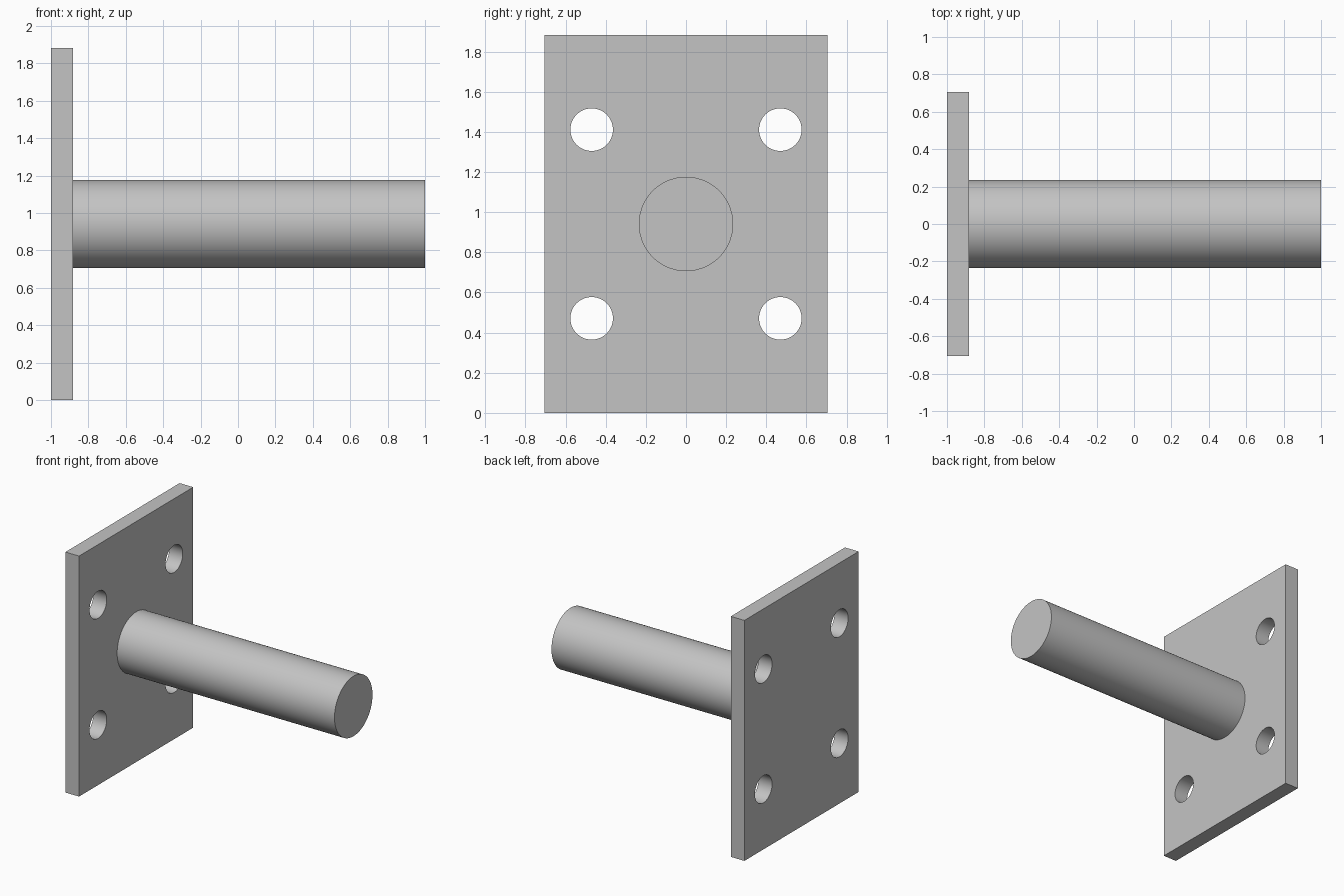
import bpy
import math

default_cube = bpy.data.objects.get("Cube")
if default_cube:
    bpy.data.objects.remove(default_cube, do_unlink=True)

# Overall dimensions
PLATE_T, PLATE_W, PLATE_H = 0.118, 1.412, 1.882
ROD_R, HOLE_R, HOLE_OFFSET = 0.235, 0.106, 0.47
MID_Z = PLATE_H / 2
PLATE_X = -1 + PLATE_T / 2

steel = bpy.data.materials.new("grey_steel")
steel.use_nodes = True
steel.diffuse_color = (0.55, 0.55, 0.55, 1)
steel.node_tree.nodes["Principled BSDF"].inputs["Base Color"].default_value = steel.diffuse_color


def x_cylinder(name, radius, x0, x1, y, z, sides):
    """Cylinder lying along x between x0 and x1."""
    bpy.ops.mesh.primitive_cylinder_add(
        vertices=sides, radius=radius, depth=x1 - x0,
        location=((x0 + x1) / 2, y, z), rotation=(0, math.pi / 2, 0))
    obj = bpy.context.object
    obj.name = name
    obj.data.materials.append(steel)
    return obj


def smooth(obj):
    bpy.ops.object.select_all(action='DESELECT')
    obj.select_set(True)
    bpy.context.view_layer.objects.active = obj
    bpy.ops.object.shade_smooth_by_angle(angle=math.radians(30))


# Mounting plate
bpy.ops.mesh.primitive_cube_add(size=1, location=(PLATE_X, 0, MID_Z))
plate = bpy.context.object
plate.name = "mounting_plate"
plate.scale = (PLATE_T, PLATE_W, PLATE_H)
bpy.ops.object.transform_apply(location=False, rotation=False, scale=True)
plate.data.materials.append(steel)

# Four bolt holes cut through the plate
for side in (-1, 1):
    for level in (-1, 1):
        cutter = x_cylinder("bolt_hole_cutter", HOLE_R, -1.1, -0.78,
                            side * HOLE_OFFSET, MID_Z + level * HOLE_OFFSET, 64)
        cut = plate.modifiers.new("bolt_hole", 'BOOLEAN')
        cut.operation = 'DIFFERENCE'
        cut.solver = 'EXACT'
        cut.object = cutter
        bpy.context.view_layer.objects.active = plate
        bpy.ops.object.modifier_apply(modifier=cut.name)
        bpy.data.objects.remove(cutter, do_unlink=True)
smooth(plate)

# Round rod standing out from the plate
rod = x_cylinder("rod", ROD_R, -1 + PLATE_T, 1, 0, MID_Z, 96)
smooth(rod)
